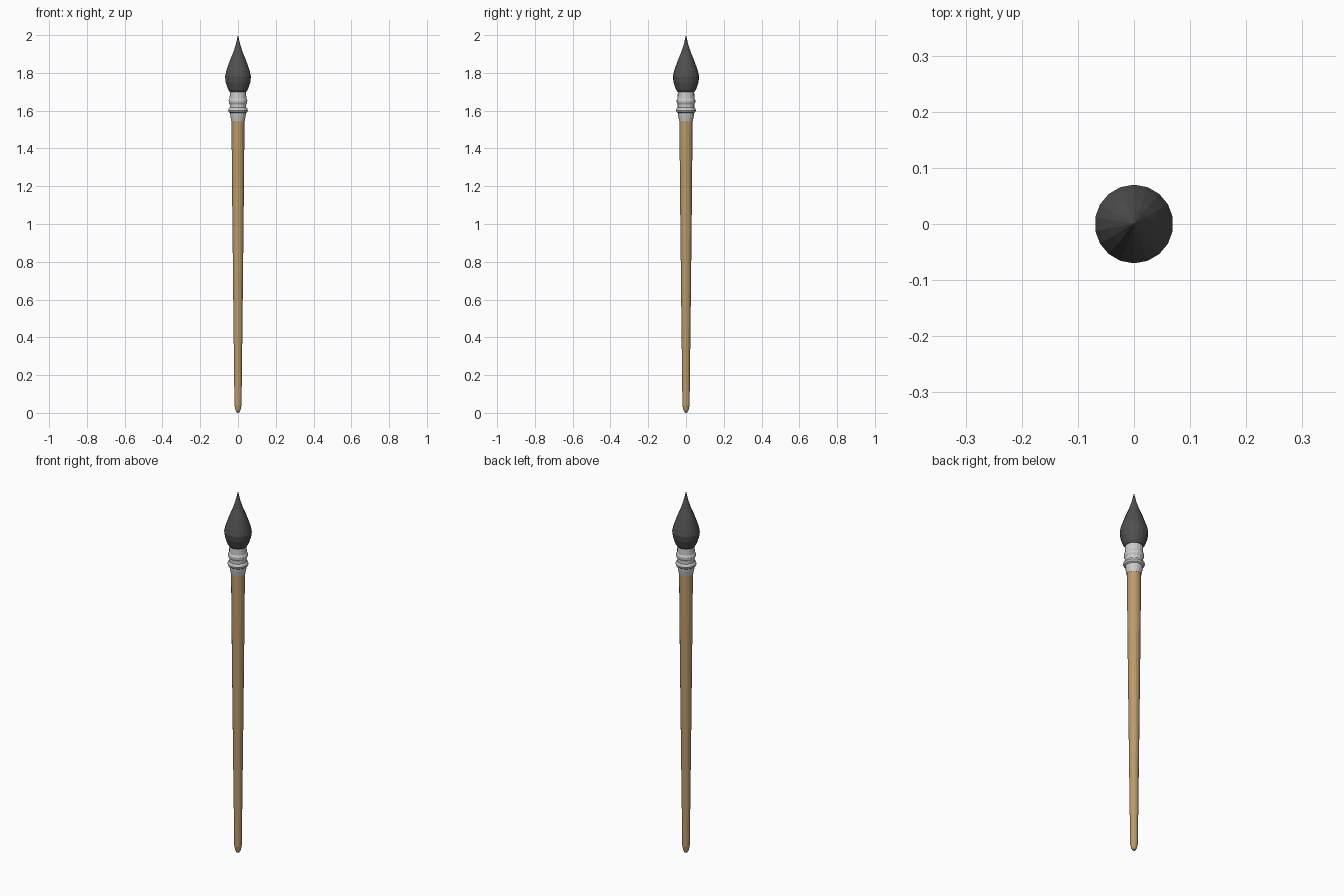
import bpy, bmesh
from math import pi, cos, sin

if "Cube" in bpy.data.objects:
    bpy.data.objects.remove(bpy.data.objects["Cube"])

SIDES = 18


def lathe(name, profile, color):
    """Spin (radius, height) points around z; radius 0 makes a pole."""
    bm = bmesh.new()
    rings = []
    for r, z in profile:
        n = SIDES if r > 0 else 1
        rings.append([bm.verts.new((r * cos(pi / 2 + 2 * pi * i / SIDES),
                                    r * sin(pi / 2 + 2 * pi * i / SIDES), z))
                      for i in range(n)])
    for a, b in zip(rings, rings[1:]):
        for i in range(SIDES):
            j = (i + 1) % SIDES
            if len(a) == 1:
                bm.faces.new((a[0], b[j], b[i]))
            elif len(b) == 1:
                bm.faces.new((a[i], a[j], b[0]))
            else:
                bm.faces.new((a[i], a[j], b[j], b[i]))
    bmesh.ops.recalc_face_normals(bm, faces=bm.faces)
    mesh = bpy.data.meshes.new(name)
    bm.to_mesh(mesh)
    bm.free()
    obj = bpy.data.objects.new(name, mesh)
    bpy.context.collection.objects.link(obj)
    mat = bpy.data.materials.new(name + "_colour")
    mat.diffuse_color = (*color, 1)
    mat.use_nodes = True
    mat.node_tree.nodes["Principled BSDF"].inputs["Base Color"].default_value = mat.diffuse_color
    mesh.materials.append(mat)
    return obj


# Tapered wooden handle with a rounded end
lathe("handle", [(0, 0), (0.008, 0.004), (0.014, 0.016), (0.019, 0.04),
                 (0.025, 0.55), (0.031, 1.1), (0.035, 1.55), (0, 1.55)],
      (0.50, 0.33, 0.15))

# Metal ferrule with two raised rings
lathe("ferrule", [(0, 1.545), (0.036, 1.545), (0.042, 1.575), (0.043, 1.588),
                  (0.050, 1.593), (0.053, 1.602), (0.050, 1.611),
                  (0.044, 1.616), (0.044, 1.633), (0.049, 1.642),
                  (0.050, 1.655), (0.045, 1.665), (0.043, 1.705), (0, 1.705)],
      (0.6, 0.6, 0.6))

# Pointed bristle head
lathe("bristles", [(0, 1.70), (0.045, 1.70), (0.053, 1.712), (0.066, 1.75),
                   (0.070, 1.78), (0.063, 1.81), (0.044, 1.865),
                   (0.025, 1.91), (0.012, 1.95), (0.005, 1.98), (0, 2.0)],
      (0.08, 0.08, 0.08))
